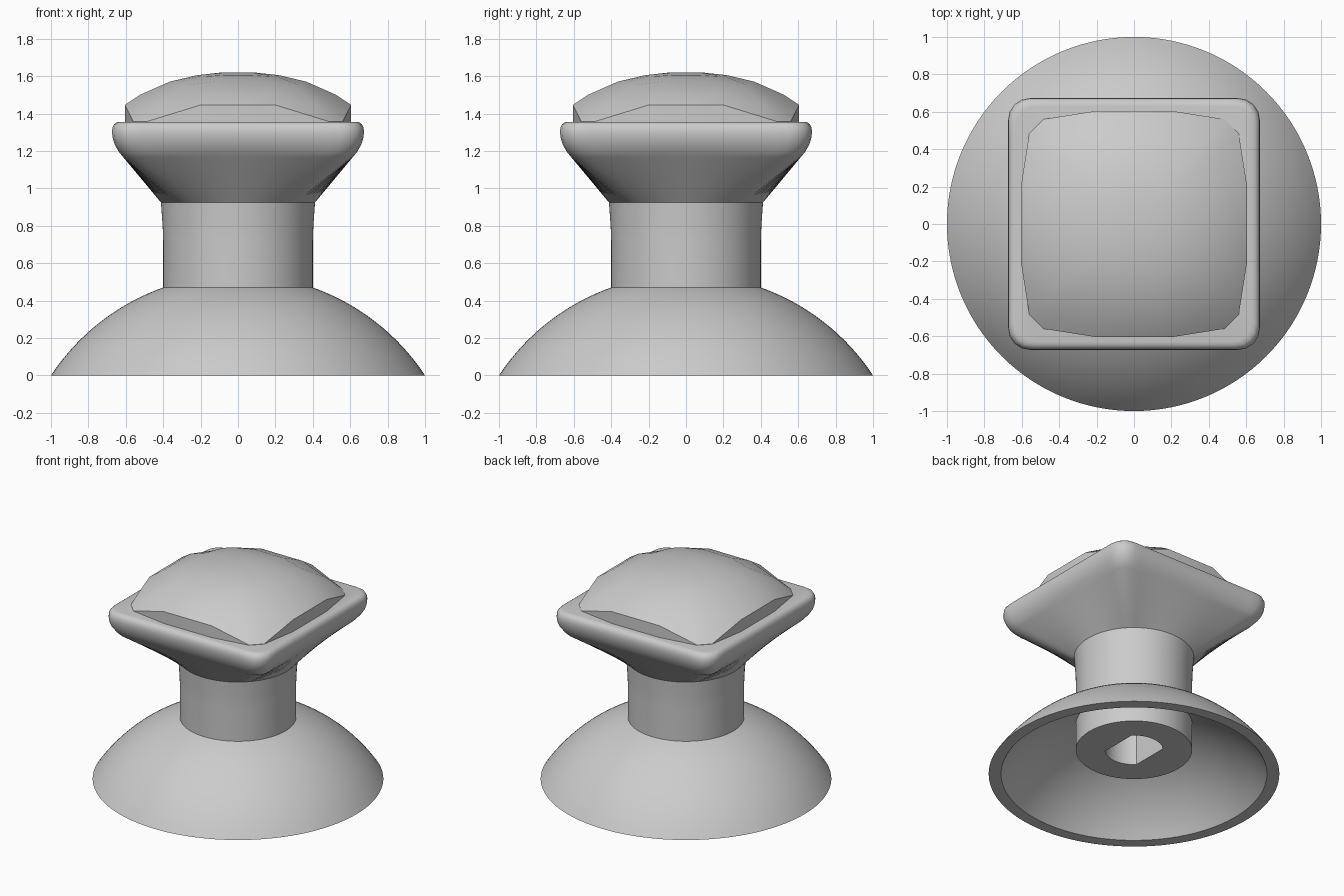
import bpy, bmesh, math

cube = bpy.data.objects.get("Cube")
if cube:
    bpy.data.objects.remove(cube, do_unlink=True)

GREY = (0.6, 0.6, 0.6, 1)
grey = bpy.data.materials.new("grey plastic")
grey.use_nodes = True
grey.diffuse_color = GREY
grey.node_tree.nodes["Principled BSDF"].inputs["Base Color"].default_value = GREY

SEGMENTS = 128
ANGLES = [math.tau * i / SEGMENTS for i in range(SEGMENTS)]


def rounded_square(half, corner, z):
    """Ring of points on a rounded square; a circle when corner equals half."""
    ring = []
    c = half - corner
    for a in ANGLES:
        u, v = math.cos(a), math.sin(a)
        big, small = max(abs(u), abs(v)), min(abs(u), abs(v))
        t = half / big
        if small * t > c:
            b = c * (big + small)
            t = b + math.sqrt(b * b - 2 * c * c + corner * corner)
        ring.append((u * t, v * t, z))
    return ring


def circle(radius, z):
    return rounded_square(radius, radius, z)


def flatted_hole(radius, flat, z):
    """Circle cut by two flats facing left and right."""
    return [(math.cos(a) * t, math.sin(a) * t, z) for a in ANGLES
            for t in [min(radius, flat / max(abs(math.cos(a)), 1e-6))]]


def loft(name, rings, loop=False):
    """Skin a stack of rings, either capped at both ends or closed on itself."""
    bm = bmesh.new()
    rows = [[bm.verts.new(p) for p in ring] for ring in rings]
    pairs = list(zip(rows, rows[1:]))
    if loop:
        pairs.append((rows[-1], rows[0]))
    else:
        bm.faces.new(rows[0])
        bm.faces.new(rows[-1])
    for low, high in pairs:
        for i in range(len(low)):
            bm.faces.new((low[i - 1], low[i], high[i], high[i - 1]))
    bmesh.ops.recalc_face_normals(bm, faces=bm.faces)
    mesh = bpy.data.meshes.new(name)
    bm.to_mesh(mesh)
    bm.free()
    mesh.materials.append(grey)
    mesh.shade_smooth()
    mesh.set_sharp_from_angle(angle=math.radians(30))
    obj = bpy.data.objects.new(name, mesh)
    bpy.context.collection.objects.link(obj)
    return obj


# Hollow spherical skirt
CENTRE_Z = -0.659


def dome_arc(rim_radius, inner_radius, steps=16):
    r = math.hypot(rim_radius, CENTRE_Z)
    start, end = math.asin(rim_radius / r), math.asin(inner_radius / r)
    arc = [start + (end - start) * i / steps for i in range(steps + 1)]
    return [circle(r * math.sin(a), CENTRE_Z + r * math.cos(a)) for a in arc]


loft("dome_skirt", dome_arc(1.0, 0.39) + dome_arc(0.915, 0.39)[::-1], loop=True)

# Stem with a keyed socket underneath
HOLE, FLAT = 0.2, 0.2 * math.sqrt(0.5)
loft("stem", [flatted_hole(HOLE, FLAT, 0.65), flatted_hole(HOLE, FLAT, 0.19),
              circle(0.4, 0.19), circle(0.4, 0.72), circle(0.403, 0.8),
              circle(0.412, 0.925)])

# Flared head turning from round to square, with a rolled rim
rim = [(0.612, 0.10, 1.165), (0.637, 0.105, 1.195), (0.657, 0.11, 1.23),
       (0.669, 0.115, 1.265), (0.674, 0.12, 1.3), (0.671, 0.12, 1.325),
       (0.662, 0.115, 1.343), (0.648, 0.105, 1.353), (0.63, 0.1, 1.356)]
loft("flared_head", [circle(0.412, 0.925)] + [rounded_square(*r) for r in rim])

# Faceted cushion on top
corner = [(0.605, 0.2), (0.56, 0.485), (0.485, 0.56), (0.2, 0.605)]
outline = []
for _ in range(4):
    outline += corner
    corner = [(-y, x) for x, y in corner]


def cushion_ring(scale):
    ring = []
    for x, y in outline:
        r2 = (x * x + y * y) * scale ** 2
        ring.append((x * scale, y * scale, 1.622 - 0.3 * r2 - 0.33 * r2 * r2))
    return ring


base = [(x, y, 1.33) for x, y in outline]
loft("faceted_cushion", [base] + [cushion_ring(s) for s in (1, 0.86, 0.6, 0.36, 0.15)])
